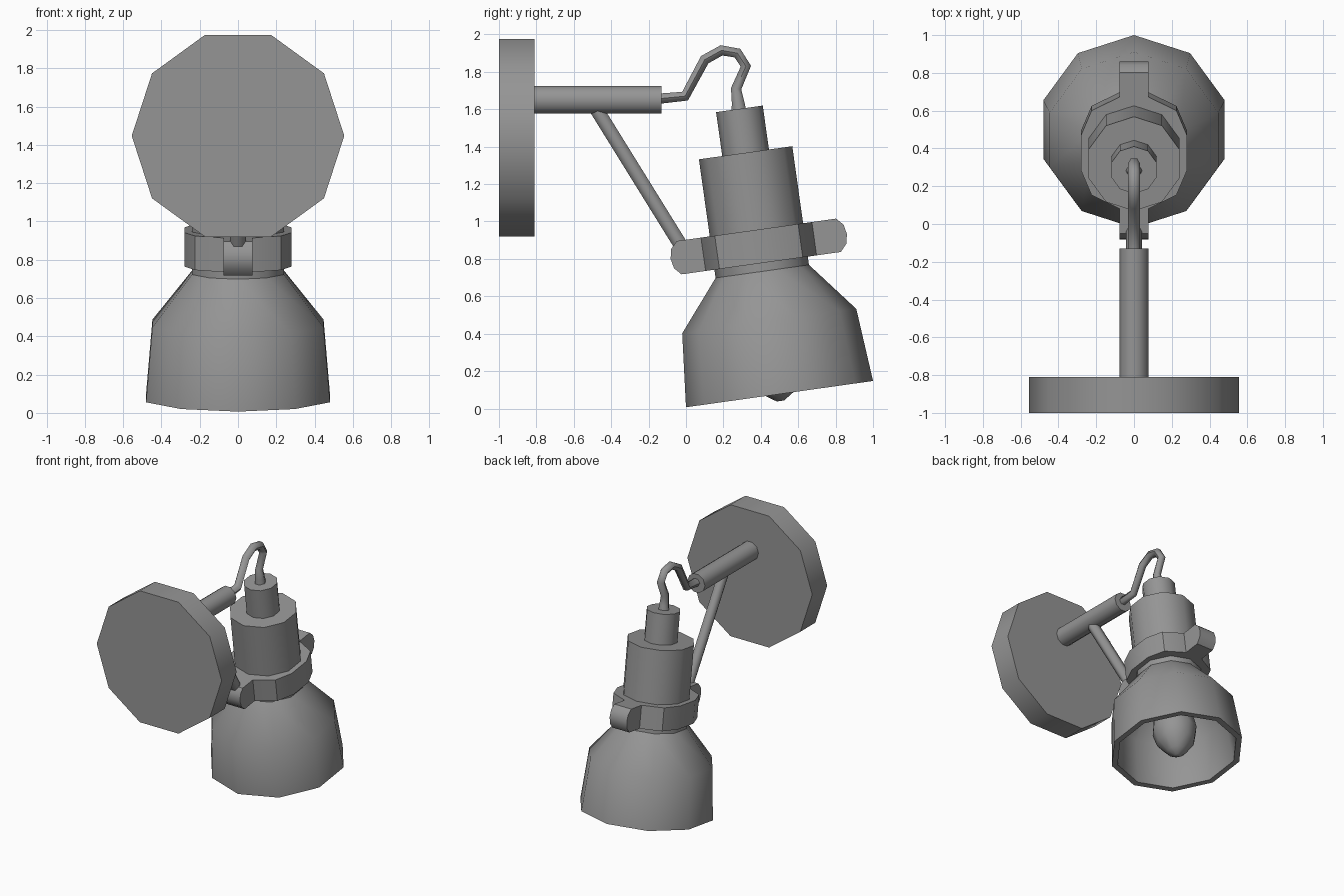
import bpy, bmesh, math
from mathutils import Matrix, Vector

cube = bpy.data.objects.get("Cube")
if cube:
    bpy.data.objects.remove(cube, do_unlink=True)

grey = bpy.data.materials.new("plain grey")
grey.use_nodes = True
grey.diffuse_color = (0.3, 0.3, 0.3, 1)
grey.node_tree.nodes["Principled BSDF"].inputs["Base Color"].default_value = (0.3, 0.3, 0.3, 1)


def select(obj):
    bpy.ops.object.select_all(action='DESELECT')
    obj.select_set(True)
    bpy.context.view_layer.objects.active = obj


def finish(name, bm, matrix):
    bmesh.ops.recalc_face_normals(bm, faces=bm.faces)
    mesh = bpy.data.meshes.new(name)
    bm.transform(matrix)
    bm.to_mesh(mesh)
    bm.free()
    mesh.materials.append(grey)
    obj = bpy.data.objects.new(name, mesh)
    bpy.context.collection.objects.link(obj)
    select(obj)
    bpy.ops.object.shade_smooth_by_angle(angle=math.radians(40))
    return obj


def lathe(name, profile, matrix, sides=10, start=math.pi / 2):
    """Revolve (radius, height) points around local z, capping open ends."""
    bm = bmesh.new()
    rings = []
    for r, h in profile:
        rings.append([bm.verts.new((r * math.cos(start + math.tau * i / sides),
                                    r * math.sin(start + math.tau * i / sides), h))
                      for i in range(sides)])
    for a, b in zip(rings, rings[1:]):
        for i in range(sides):
            j = (i + 1) % sides
            bm.faces.new((a[i], a[j], b[j], b[i]))
    bm.faces.new(rings[0])
    bm.faces.new(rings[-1])
    return finish(name, bm, matrix)


def prism(name, points, depth, matrix):
    """Extrude a closed outline along a vector."""
    bm = bmesh.new()
    face = bm.faces.new([bm.verts.new(p) for p in points])
    new = bmesh.ops.extrude_face_region(bm, geom=[face])["geom"]
    bmesh.ops.translate(bm, vec=Vector(depth),
                        verts=[v for v in new if isinstance(v, bmesh.types.BMVert)])
    return finish(name, bm, matrix)


def tube(name, points, radius):
    """Six-sided tube through (y, z, scale) points in the middle plane."""
    curve = bpy.data.curves.new(name, 'CURVE')
    curve.dimensions = '3D'
    curve.bevel_depth = radius
    curve.bevel_resolution = 1
    curve.use_fill_caps = True
    spline = curve.splines.new('POLY')
    spline.points.add(len(points) - 1)
    for p, (y, z, s) in zip(spline.points, points):
        p.co = (0, y, z, 1)
        p.radius = s
    curve.materials.append(grey)
    obj = bpy.data.objects.new(name, curve)
    bpy.context.collection.objects.link(obj)
    select(obj)
    bpy.ops.object.convert(target='MESH')
    bpy.ops.object.shade_smooth_by_angle(angle=math.radians(62))


# Wall plate and horizontal arm
to_back = Matrix.Rotation(-math.pi / 2, 4, 'X')
lathe("wall_plate", [(0.555, 0), (0.555, 0.19)],
      Matrix.Translation((0, -1, 1.447)) @ to_back, start=0)
lathe("wall_arm", [(0.077, 0), (0.077, 0.7)],
      Matrix.Translation((0, -0.83, 1.65)) @ to_back, start=0)

# Diagonal strut and cable
tube("strut", [(-0.485, 1.61, 1), (-0.02, 0.86, 1)], 0.043)
tube("cable", [(-0.16, 1.655, 1), (-0.005, 1.67, 1), (0.1, 1.865, 1), (0.19, 1.915, 1),
               (0.275, 1.9, 1), (0.32, 1.83, 1), (0.268, 1.71, 1), (0.278, 1.64, 1.2),
               (0.285, 1.57, 1.5)], 0.032)

# Tilted lamp head: its local z runs up along the shade axis
head = Matrix.Translation((0, 0.5, 0.077)) @ Matrix.Rotation(math.radians(8), 4, 'X')
lathe("shade", [(0.15, 0.66), (0.25, 0.665), (0.47, 0.394), (0.505, 0),
                (0.46, 0), (0.43, 0.37), (0.21, 0.63)], head)
lathe("lamp_socket", [(0.252, 0.655), (0.252, 1.303)], head)
lathe("cable_collar", [(0.126, 1.29), (0.126, 1.54)], head)
lathe("bulb", [(0.02, -0.037), (0.075, 0), (0.145, 0.09), (0.17, 0.19), (0.15, 0.32),
               (0.1, 0.46), (0.1, 0.64)], head)

# Clamp around the socket, with a rounded tab at the front and the back
low, high = 0.707, 0.887
quarter = [(0.28, 0.095), (0.225, 0.225), (0.075, 0.3)]
half = quarter + [(-x, y) for x, y in reversed(quarter)]
outline = half + [(-x, -y) for x, y in half]
prism("clamp_ring", [(x, y, low) for x, y in outline], (0, 0, high - low), head)
tab = [(0.26, low), (0.43, low), (0.465, 0.745), (0.476, 0.797),
       (0.465, 0.85), (0.43, high), (0.26, high)]
for name, side in (("front_clamp_tab", -1), ("back_clamp_tab", 1)):
    prism(name, [(-0.076, side * y, h) for y, h in tab], (0.152, 0, 0), head)
